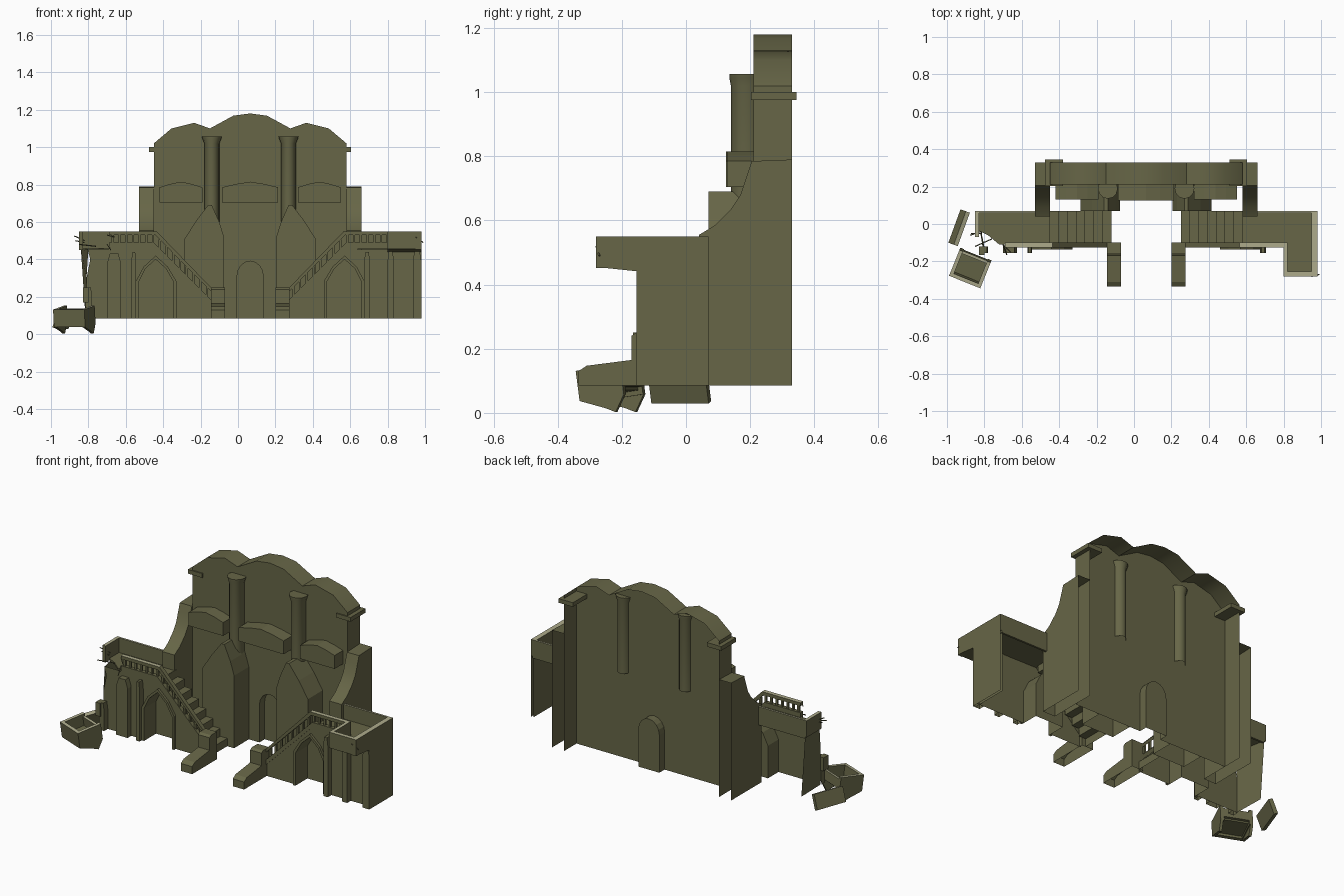
import bpy, bmesh, math
from mathutils import Matrix, Vector

if "Cube" in bpy.data.objects:
    bpy.data.objects.remove(bpy.data.objects["Cube"])

def material(name, col):
    m = bpy.data.materials.new(name)
    m.diffuse_color = (*col, 1)
    m.use_nodes = True
    m.node_tree.nodes["Principled BSDF"].inputs["Base Color"].default_value = m.diffuse_color
    return m

STONE = material("olive stone", (0.135, 0.133, 0.063))
PALE = material("pale worn edge", (0.42, 0.41, 0.26))
CX, BASE = 0.065, 0.085          # symmetry line and foot of the building

def make(name, verts, faces, rim=False, smooth=False):
    me = bpy.data.meshes.new(name)
    me.from_pydata(verts, [], faces)
    me.validate()
    me.update()
    me.materials.append(STONE)
    if rim:                       # worn edges: faces looking straight up
        me.materials.append(PALE)
        for f in me.polygons:
            f.material_index = int(f.normal.z > 0.85)
    ob = bpy.data.objects.new(name, me)
    bpy.context.collection.objects.link(ob)
    if smooth:
        bpy.ops.object.select_all(action='DESELECT')
        bpy.context.view_layer.objects.active = ob
        ob.select_set(True)
        bpy.ops.object.shade_smooth_by_angle(angle=math.radians(40))
    return ob

def prism(name, pts, a, b, axis='y', caps="fb", skip=None, depth=None, **kw):
    """Extrude a profile along an axis; skip(p,q) leaves out side faces."""
    area = sum(p[0] * q[1] - q[0] * p[1] for p, q in zip(pts, pts[1:] + pts[:1]))
    if area < 0:
        pts = pts[::-1]
    a, b = (min(a, b), max(a, b)) if axis == 'y' else (max(a, b), min(a, b))
    put = {'y': lambda p, t: (p[0], t, p[1]), 'x': lambda p, t: (t, p[0], p[1]),
           'z': lambda p, t: (p[0], p[1], t)}[axis]
    n = len(pts)
    v = [put(p, a) for p in pts] + [put(p, b) for p in pts]
    f = []
    if 'f' in caps:
        f.append(list(range(n)))
    if 'b' in caps:
        f.append(list(range(2 * n - 1, n - 1, -1)))
    for i in range(n):
        p, q, j = pts[i], pts[(i + 1) % n], (i + 1) % n
        if skip and skip(p, q):
            continue
        if depth and depth(p, q):
            k = len(v)
            v += [put(p, depth(p, q)), put(q, depth(p, q))]
            f.append([i, k, k + 1, j])
        else:
            f.append([i, n + i, n + j, j])
    return make(name, v, f, **kw)

def box(name, x0, x1, y0, y1, z0, z1, **kw):
    return prism(name, [(x0, y0), (x1, y0), (x1, y1), (x0, y1)], z0, z1, 'z', **kw)

def rod(name, p, q, r=0.003):
    p, q = Vector(p), Vector(q)
    bm = bmesh.new()
    bmesh.ops.create_cone(bm, cap_ends=True, segments=4, radius1=r, radius2=r, depth=(q - p).length,
        matrix=Matrix.Translation((p + q) / 2) @ (q - p).to_track_quat('Z', 'Y').to_matrix().to_4x4())
    me = bpy.data.meshes.new(name)
    bm.to_mesh(me)
    bm.free()
    me.materials.append(STONE)
    bpy.context.collection.objects.link(bpy.data.objects.new(name, me))

def foot(p, q):
    return p[1] < BASE + .001 and q[1] < BASE + .001

# Main facade: hollow shell with scalloped top and a round-headed doorway
door = [(CX - .07, BASE)] + [(CX - .07 * math.cos(t * math.pi / 8), .31 + .08 * math.sin(t * math.pi / 8))
                             for t in range(9)] + [(CX + .07, BASE)]
half = [(.515, 1.02), (.42, 1.10), (.30, 1.13), (.215, 1.10), (.09, 1.168)]
top = [(CX + u, z) for u, z in half] + [(CX, 1.18)] + [(CX - u, z) for u, z in half[::-1]]
prism("main_facade", [(CX - .515, BASE)] + door + [(CX + .515, BASE)] + top, .21, .33, caps="f", skip=foot,
      depth=lambda p, q: .26 if abs(p[0] - CX) < .08 and p[1] < .5 else None, smooth=True)
prism("door_back", door, .26, .27, caps="f", skip=lambda p, q: True)

# Window hoods above the pillars
for i, (c, w, y) in enumerate([(CX - .37, .115, .13), (CX, .15, .125), (CX + .37, .115, .13)]):
    prism("window_hood_%d" % i, [(c - w, .705), (c + w, .705), (c + w, .785), (c + w * .5, .803), (c, .815),
                                 (c - w * .5, .803), (c - w, .785)], y, .21, caps="f")

def lathe(name, cx, cy, rings, n=12):
    v = [(cx + rx * math.cos(2 * math.pi * k / n), cy + ry * math.sin(2 * math.pi * k / n), z)
         for z, rx, ry in rings for k in range(n)]
    f = [[r * n + k, r * n + (k + 1) % n, (r + 1) * n + (k + 1) % n, (r + 1) * n + k]
         for r in range(len(rings) - 1) for k in range(n)]
    f.append([(len(rings) - 1) * n + k for k in range(n)])
    return make(name, v, f, smooth=True)

for s, side in ((-1, "left"), (1, "right")):
    X = lambda u: CX + s * u
    P = lambda pts: [(X(u), z) for u, z in pts]

    # Pointed pillar, round column with flared capital
    prism(side + "_pillar", P([(.14, BASE), (.14, .52), (.165, .60), (.205, .69), (.225, .69), (.29, .605),
                               (.35, .51), (.35, BASE)]), .07, .21, caps="f", skip=foot)
    lathe(side + "_column", X(.205), .19, [(.60, .04, .05), (1.02, .04, .05), (1.045, .05, .055), (1.057, .053, .055)])
    # Curved side buttress, open at the back
    prism(side + "_buttress", [(.33, BASE), (.04, BASE), (.04, .555), (.09, .585), (.14, .635), (.17, .68),
                               (.19, .74), (.205, .785), (.33, .79)], X(.515), X(.595), 'x',
          skip=lambda p, q: foot(p, q) or (p[0] > .32 and q[0] > .32), smooth=True)
    box(side + "_ledge", X(.445), X(.54), .203, .345, .975, 1.0)

    # Wing front wall with a pointed arch niche below the stair
    arch = [(.41, BASE), (.41, .28), (.45, .35), (.505, .40), (.56, .35), (.595, .28), (.595, BASE)]
    end = [(.915, BASE), (.915, .45)] if s > 0 else [(.875, BASE), (.875, .30), (.855, .40), (.87, .455)]
    prism(side + "_wing_wall", P([(.20, BASE)] + arch + end + [(.49, .455), (.20, .165)]), -.12, -.02, caps="f",
          skip=lambda p, q: not (abs(abs(p[0] - CX) - .5) < .1 and abs(abs(q[0] - CX) - .5) < .1
                                 and max(p[1], q[1]) < .41) or foot(p, q))
    prism(side + "_niche_back", P(arch), -.02, -.01, caps="f", skip=lambda p, q: True)
    # Gabled band around the arch
    prism(side + "_arch_band", P([(.395, BASE), (.395, .285), (.44, .36), (.505, .42), (.57, .36), (.61, .285),
                                  (.61, BASE)] + arch[::-1]), -.135, -.12, caps="f", skip=foot)

    # Steps up to the landing
    steps = [(.185, BASE)]
    for k in range(8):
        z = BASE + .047 * (k + 1)
        steps += [(.185 + .047 * k, z), (.185 + .047 * (k + 1), z)]
    prism(side + "_steps", P(steps + [(.561, BASE)]), -.10, .07, caps="",
          skip=lambda p, q: foot(p, q) or abs(abs(p[0] - CX) - .561) + abs(abs(q[0] - CX) - .561) < .01)

    # Railing: string course, handrail and balusters
    e = .735 if s > 0 else .755
    prism(side + "_string", P([(e, .49), (.515, .49), (.205, .18), (.205, .15), (.51, .455), (e, .455)]), -.125, -.1)
    prism(side + "_handrail", P([(e, .55), (.50, .55), (.205, .245), (.205, .225), (.508, .53), (e, .53)]),
          -.125, -.1, rim=True)
    for k in range(15):
        u = .225 + .036 * k
        zb = min(.485, .485 - (.515 - u))
        if u < e:
            box("%s_baluster_%d" % (side, k), X(u), X(u + .012), -.118, -.106, zb, zb + .06)
    # Newel post running out into a low curb
    prism(side + "_newel_and_curb", [(-.335, BASE), (-.335, .13), (-.31, .147), (-.17, .165), (-.17, .24),
                                     (-.155, .25), (-.10, .25), (-.10, BASE)], X(.135), X(.21), 'x', skip=foot)
    # Back parapet of the landing
    box(side + "_back_parapet", X(.52), X(.905), .058, .07, .44, .55, rim=True)
    # Pilasters on the wing front
    for k, (u0, u1, zt) in enumerate([(.61, .64, .44), (.735, .768, .445), (.87, .915, .445)] if s > 0 else
                                     [(.61, .635, .44), (.69, .765, .43), (.845, .88, .25)]):
        m = .2 * (u1 - u0)
        prism("%s_pilaster_%d" % (side, k), P([(u0, BASE), (u1, BASE), (u1, zt - .05), (u1 - m, zt), (u0 + m, zt),
                                              (u0, zt - .05)]), -.155, -.12, caps="f", skip=foot)

# Right landing with the projecting balcony
prism("right_landing", [(.58, -.12), (.80, -.12), (.80, -.27), (.975, -.27), (.975, .065), (.58, .065)], .455, .462, 'z')
prism("right_side_wall", [(-.155, BASE), (.07, BASE), (.07, .46), (-.155, .46)], .98, .965, 'x', caps="fb",
      skip=lambda p, q: True)
box("balcony_outer_parapet", .95, .98, -.28, .07, .452, .55, rim=True)
box("balcony_front_parapet", .80, .95, -.28, -.255, .455, .55, rim=True)
box("balcony_inner_parapet", .80, .82, -.255, -.10, .455, .55, rim=True)
prism("balcony_underside", [(-.28, .455), (-.12, .438), (-.12, .46), (-.28, .46)], .80, .98, 'x')

# Left landing, broken off at its outer corner
prism("left_landing", [(-.45, -.11), (-.45, .065), (-.84, .065), (-.84, -.03), (-.78, -.06), (-.72, -.11)], .45, .462, 'z')
box("left_end_parapet", -.85, -.83, -.07, .07, .45, .55, rim=True)
make("left_side_wall", [(-.81, -.12, BASE), (-.815, .07, BASE), (-.84, .07, .455), (-.80, -.12, .455), (-.81, -.12, .30)],
     [[0, 4, 3, 2, 1]])
box("broken_bracket", -.83, -.80, -.165, -.12, .17, .25)

# Bent reinforcing rods at the broken edges
for k, (p, q) in enumerate([((-.82, -.04, .50), (-.875, -.06, .525)), ((-.82, -.05, .49), (-.87, -.05, .50)),
                            ((-.76, -.08, .47), (-.85, -.12, .48)), ((-.70, -.11, .48), (-.68, -.165, .45)),
                            ((-.70, -.11, .53), (-.66, -.15, .52)), ((.95, -.28, .52), (.99, -.27, .49))]):
    rod("rebar_%d" % k, p, q)

# Fallen balcony corner, turned and tilted on the ground
turn = (Matrix.Translation((-.875, -.235, .092)) @ Matrix.Rotation(math.radians(-22), 4, 'Z')
        @ Matrix.Rotation(math.radians(8), 4, 'X'))
fallen = [box("fallen_front", -.09, .09, -.075, -.055, -.045, .05, rim=True),
          box("fallen_left", -.09, -.07, -.055, .075, -.045, .05, rim=True),
          box("fallen_right", .07, .09, -.055, .075, -.045, .05, rim=True),
          box("fallen_back", -.07, .07, .06, .075, -.02, .035, rim=True),
          box("fallen_floor", -.07, .07, -.055, .06, -.03, -.02)]
for x in (-.09, .075):            # jagged feet reaching the ground
    fallen.append(prism("fallen_shard", [(-.075, -.045), (.075, -.045), (.04, -.096), (.01, -.08)], x, x + .015, 'x'))
for ob in fallen:
    ob.matrix_world = turn
# Fallen strip of parapet leaning beside it
strip = box("fallen_strip", -.012, .012, -.095, .095, -.045, .045, rim=True)
strip.matrix_world = (Matrix.Translation((-.935, -.02, .075)) @ Matrix.Rotation(math.radians(-20), 4, 'Z')
                      @ Matrix.Rotation(math.radians(20), 4, 'Y'))
